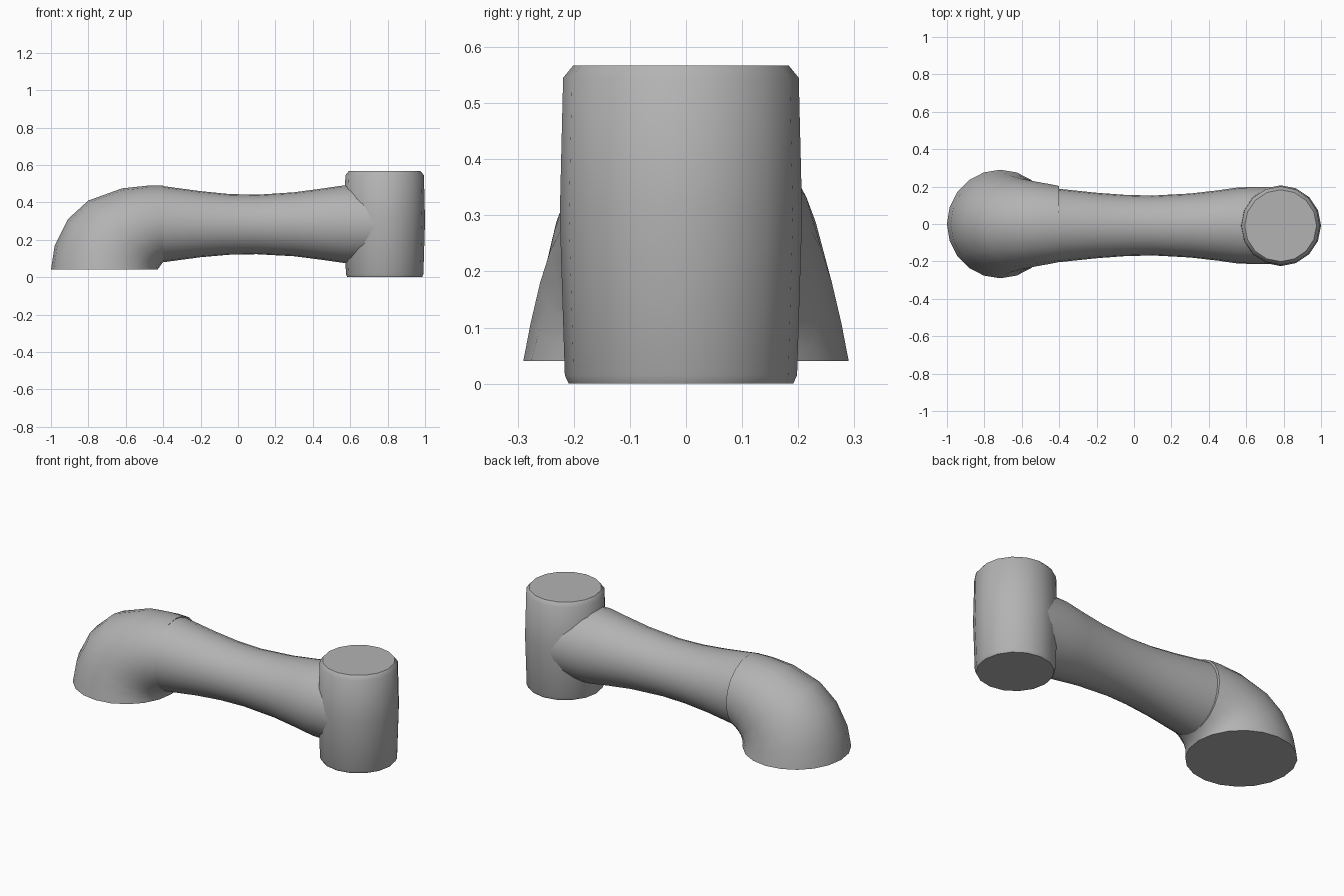
import bpy
import bmesh
import math
from mathutils import Vector

cube = bpy.data.objects.get("Cube")
if cube:
    bpy.data.objects.remove(cube, do_unlink=True)

grey = bpy.data.materials.new("light_grey")
grey.use_nodes = True
COLOUR = (0.45, 0.45, 0.45, 1)
grey.diffuse_color = COLOUR
grey.node_tree.nodes["Principled BSDF"].inputs["Base Color"].default_value = COLOUR


def loft(name, rings, sides, y=0.0, angle=40):
    """Skin elliptical rings, each given by two (x, z) ends and a half width in y."""
    bm = bmesh.new()
    loops = []
    for (x1, z1), (x2, z2), width in rings:
        a, b = Vector((x1, y, z1)), Vector((x2, y, z2))
        mid, half = (a + b) / 2, (b - a) / 2
        loop = []
        for i in range(sides):
            t = 2 * math.pi * i / sides
            loop.append(bm.verts.new(mid + half * math.cos(t) + Vector((0, width * math.sin(t), 0))))
        loops.append(loop)
    for low, high in zip(loops, loops[1:]):
        for i in range(sides):
            j = (i + 1) % sides
            bm.faces.new((low[i], low[j], high[j], high[i]))
    bm.faces.new(loops[0])
    bm.faces.new(loops[-1])
    bmesh.ops.recalc_face_normals(bm, faces=bm.faces)
    mesh = bpy.data.meshes.new(name)
    bm.to_mesh(mesh)
    bm.free()
    mesh.materials.append(grey)
    obj = bpy.data.objects.new(name, mesh)
    bpy.context.collection.objects.link(obj)
    bpy.ops.object.select_all(action='DESELECT')
    obj.select_set(True)
    bpy.context.view_layer.objects.active = obj
    bpy.ops.object.shade_smooth_by_angle(angle=math.radians(angle))
    return obj


# Bent elbow: outer edge sweeps up and over from the flat foot to the arm
loft("elbow", [
    ((-1.0, 0.04), (-0.43, 0.04), 0.29),
    ((-0.98, 0.17), (-0.427, 0.045), 0.277),
    ((-0.91, 0.31), (-0.423, 0.05), 0.26),
    ((-0.80, 0.41), (-0.418, 0.057), 0.243),
    ((-0.62, 0.475), (-0.412, 0.066), 0.225),
    ((-0.48, 0.49), (-0.406, 0.074), 0.212),
    ((-0.40, 0.49), (-0.40, 0.08), 0.203),
], 20)

# Waisted arm running into the post
arm = [(-0.4, 0.487, 0.08, 0.196), (-0.2, 0.46, 0.107, 0.175), (-0.05, 0.445, 0.12, 0.164),
       (0.1, 0.441, 0.123, 0.16), (0.3, 0.454, 0.112, 0.171), (0.45, 0.474, 0.093, 0.188),
       (0.56, 0.49, 0.077, 0.204), (0.78, 0.49, 0.075, 0.207)]
loft("arm", [((x, top), (x, low), w) for x, top, low, w in arm], 24, -0.008)

# Upright post with softened rims
post = [(0.0, 0.2), (0.015, 0.207), (0.3, 0.216), (0.545, 0.21), (0.567, 0.192)]
loft("post", [((0.784 - r, z), (0.784 + r, z), r) for z, r in post], 16, -0.009)
